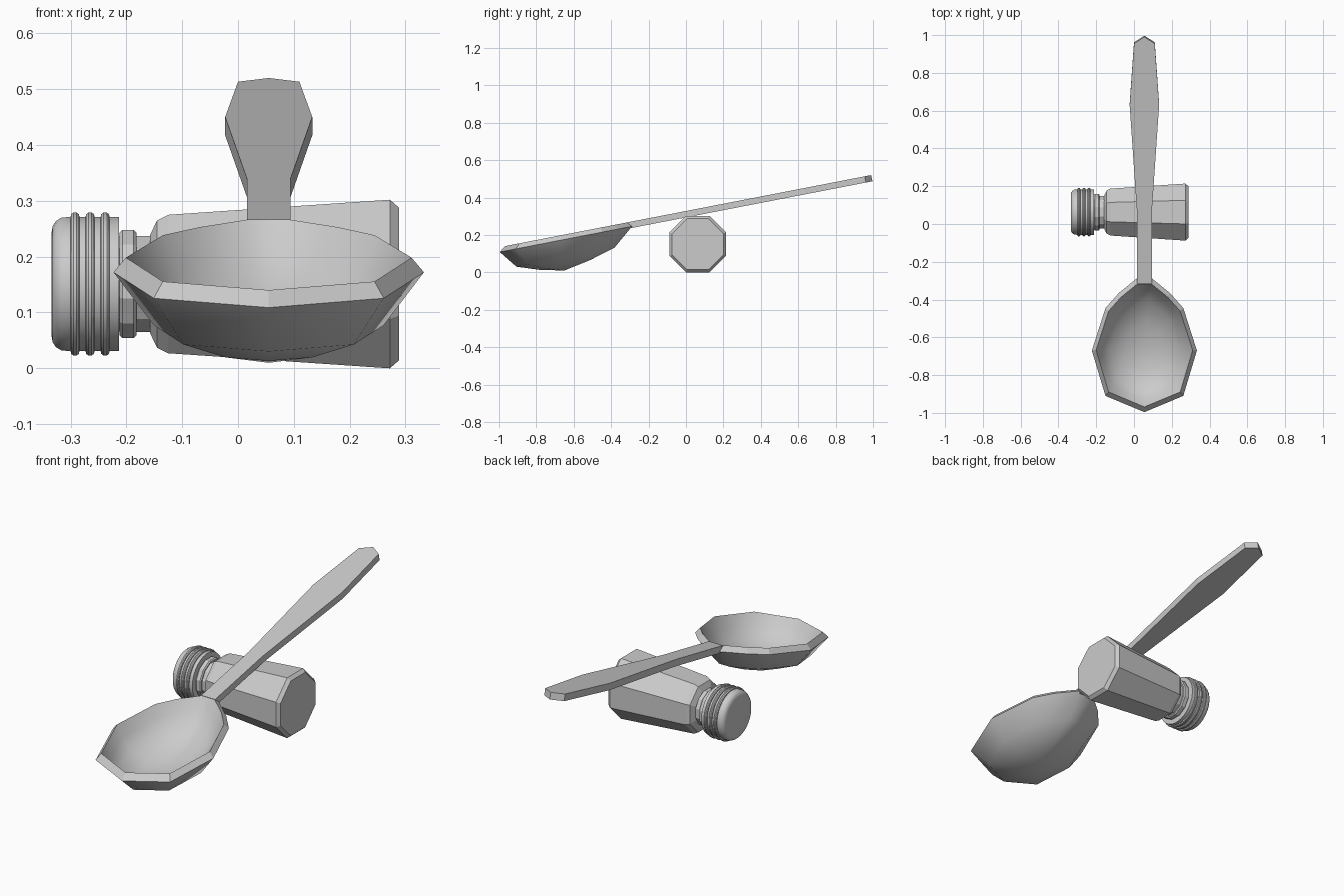
import bpy, bmesh
from math import sin, cos, pi, radians

if "Cube" in bpy.data.objects:
    bpy.data.objects.remove(bpy.data.objects["Cube"])

CX = 0.055                      # spoon centre line
BY, BZ = 0.063, 0.151           # bottle axis


def finish(name, bm, smooth=None):
    bmesh.ops.recalc_face_normals(bm, faces=bm.faces)
    me = bpy.data.meshes.new(name)
    bm.to_mesh(me)
    bm.free()
    ob = bpy.data.objects.new(name, me)
    bpy.context.collection.objects.link(ob)
    if smooth:
        bpy.ops.object.select_all(action='DESELECT')
        ob.select_set(True)
        bpy.context.view_layer.objects.active = ob
        bpy.ops.object.shade_smooth_by_angle(angle=radians(smooth))
    return ob


def bridge(bm, a, b):
    n = len(a)
    return [bm.faces.new((a[i], a[(i + 1) % n], b[(i + 1) % n], b[i])) for i in range(n)]


def lathe_x(name, profile, sides, smooth=None):
    """Capped lathe around the bottle axis; profile = (x, distance to flat)."""
    bm = bmesh.new()
    rings = []
    for x, r in profile:
        r /= cos(pi / sides)
        rings.append([bm.verts.new((x, BY + r * cos(2 * pi * (i + .5) / sides),
                                    BZ + r * sin(2 * pi * (i + .5) / sides)))
                      for i in range(sides)])
    for a, b in zip(rings, rings[1:]):
        bridge(bm, a, b)
    bm.faces.new(rings[0])
    bm.faces.new(rings[-1])
    return finish(name, bm, smooth)


# octagonal bottle body
lathe_x("bottle_body", [(-.158, .087), (-.145, .114), (-.125, .124),
                        (.272, .151), (.288, .137)], 8)

# neck with collar
lathe_x("bottle_neck", [(-.225, .085), (-.212, .085), (-.212, .092), (-.207, .097),
                        (-.187, .097), (-.182, .092), (-.182, .086), (-.150, .086)], 12)

# ridged round cap
cap = [(-.334, .092), (-.332, .104), (-.326, .113), (-.316, .119), (-.302, .120)]
for x in (-.292, -.265, -.238):
    cap += [(x - .008, .120), (x - .007, .125), (x - .003, .128),
            (x + .003, .128), (x + .007, .125), (x + .008, .120)]
cap += [(-.213, .120)]
lathe_x("bottle_cap", cap, 32, 35)


def spoon_z(y, depth):
    return .328 + .194 * y - depth


def mirrored(half):
    """Close a half outline (x, y) across the spoon centre line."""
    return half + [(-x, y) for x, y in reversed(half) if x > 0]


# spoon bowl: nested rings of one outline
outline = mirrored([(.040, -.288), (.135, -.365), (.206, -.445), (.278, -.67),
                    (.206, -.91), (0, -.996)])
MID = -.65
bm = bmesh.new()


def ring(s, d):
    pts = [(CX + x * s, MID + (y - MID) * s) for x, y in outline]
    return [bm.verts.new((x, y, spoon_z(y, d))) for x, y in pts]


def fan(r, d):
    c = bm.verts.new((CX, MID, spoon_z(MID, d)))
    for i in range(len(r)):
        bm.faces.new((r[i], r[(i + 1) % len(r)], c))


inner = [ring(.92, 0), ring(.82, .052), ring(.67, .105), ring(.36, .145)]
outer = [ring(1, .026), ring(.74, .122), ring(.38, .163)]
for shell, depth in ((inner, .158), (outer, .192)):
    for a, b in zip(shell, shell[1:]):
        bridge(bm, a, b)
    fan(shell[-1], depth)
rim = [f.index for f in bridge(bm, inner[0], outer[0])]
bm.faces.index_update()
rim_edges = {frozenset((v.co.to_tuple(4), w.co.to_tuple(4)))
             for r in (inner[0], outer[0]) for v, w in zip(r, r[1:] + r[:1])}
n_rim = len(outline)
bowl = finish("spoon_bowl", bm, 50)
# the rim band stays flat-shaded
for p in list(bowl.data.polygons)[-n_rim:]:
    p.use_smooth = False

# spoon handle: extruded outline along the slope
handle = mirrored([(.039, -.315), (.039, .06), (.078, .63), (.055, .955), (0, .99)])
bm = bmesh.new()
top = [bm.verts.new((CX + x, y, spoon_z(y, 0))) for x, y in handle]
low = [bm.verts.new((CX + x, y + .007, spoon_z(y, .033))) for x, y in handle]
bm.faces.new(top)
bm.faces.new(low)
bridge(bm, top, low)
finish("spoon_handle", bm)
